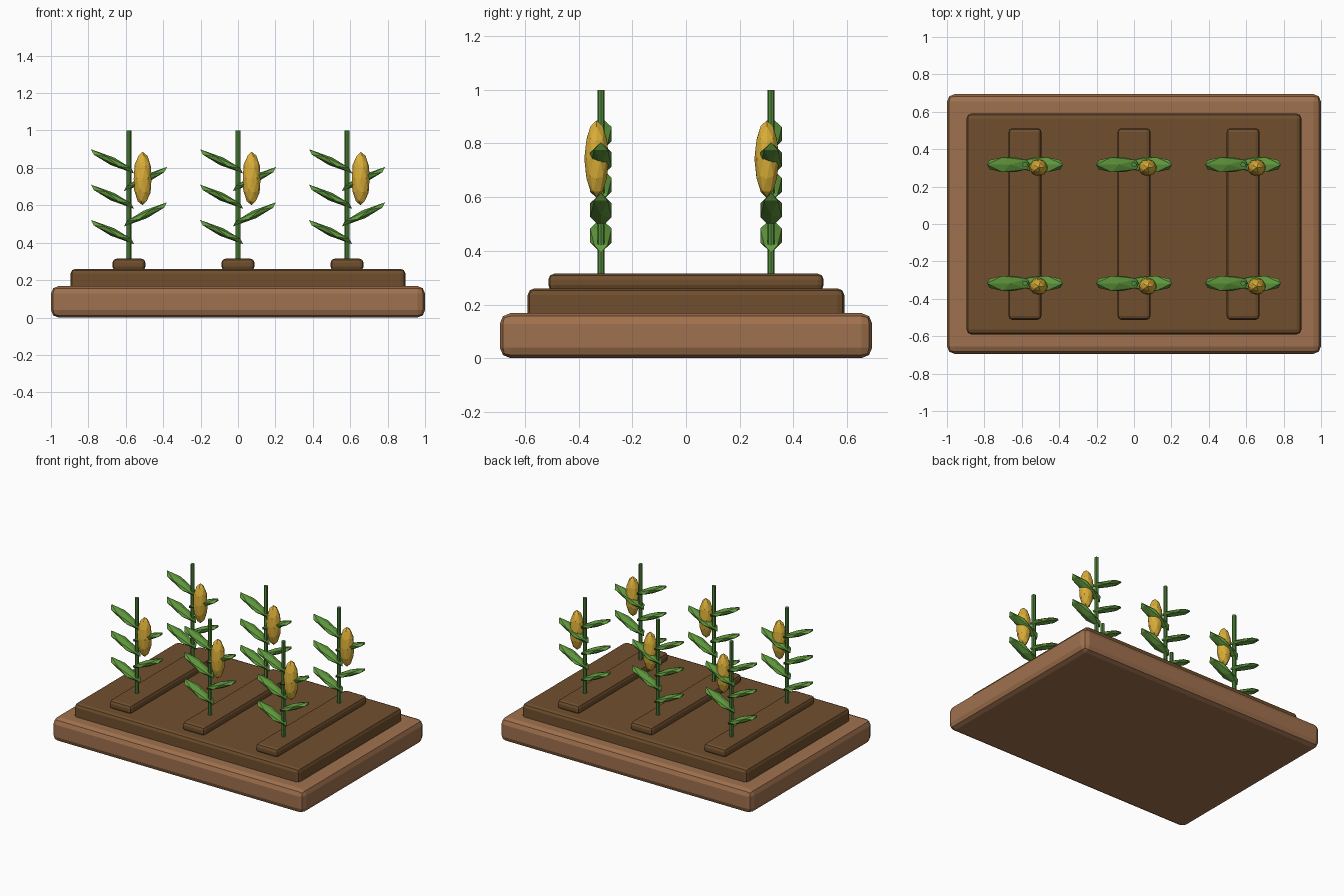
import bpy, math
from mathutils import Matrix

if "Cube" in bpy.data.objects:
    bpy.data.objects.remove(bpy.data.objects["Cube"])


def material(name, srgb):
    lin = [((c / 255 + 0.055) / 1.055) ** 2.4 for c in srgb]
    m = bpy.data.materials.new(name)
    m.diffuse_color = (*lin, 1)
    m.use_nodes = True
    m.node_tree.nodes["Principled BSDF"].inputs["Base Color"].default_value = m.diffuse_color
    return m


WOOD = material("light brown", (160, 113, 78))
SOIL = material("soil brown", (112, 79, 46))
STALK = material("stalk green", (84, 142, 60))
LEAF = material("leaf green", (98, 155, 62))
CORN = material("corn yellow", (218, 174, 56))


def finish(name, mat):
    o = bpy.context.object
    o.name = name
    o.data.materials.append(mat)
    return o


def slab(name, x, hx, hy, z0, z1, bevel, mat):
    bpy.ops.mesh.primitive_cube_add(size=1, location=(x, 0, (z0 + z1) / 2))
    o = finish(name, mat)
    o.data.transform(Matrix.Diagonal((2 * hx, 2 * hy, z1 - z0, 1)))
    b = o.modifiers.new("bevel", "BEVEL")
    b.width = bevel
    b.segments = 2
    return o


def pod(name, loc, scale, mat, detail, tilt=0.0, turn=0.0):
    # faceted ellipsoid used for leaves and cobs
    bpy.ops.mesh.primitive_ico_sphere_add(subdivisions=detail, radius=1, location=loc)
    o = finish(name, mat)
    o.data.transform(Matrix.Rotation(turn, 4, 'Z') @ Matrix.Rotation(tilt, 4, 'Y')
                     @ Matrix.Diagonal((*scale, 1)))
    return o


# Stepped planting bed
slab("bed_frame", 0, 1.0, 0.694, 0.0, 0.168, 0.04, WOOD)
slab("soil_bed", 0, 0.895, 0.59, 0.10, 0.26, 0.025, SOIL)

for px in (-0.583, 0, 0.583):
    # Raised planting row
    slab("soil_row", px, 0.088, 0.513, 0.25, 0.315, 0.022, SOIL)
    for py in (-0.317, 0.317):
        # Stalk
        bpy.ops.mesh.primitive_cylinder_add(vertices=8, radius=0.0135, depth=0.72,
                                            location=(px, py, 0.64))
        finish("corn_stalk", STALK)
        # Leaves alternate left and right up the stalk, rising outwards
        for i in range(5):
            side = -1 if i % 2 == 0 else 1
            pod("corn_leaf", (px + side * 0.088, py, 0.457 + 0.0945 * i),
                (0.147, 0.047, 0.022), LEAF, 1, math.radians(-25),
                math.pi if side < 0 else 0)
        # Cob on the right of the stalk
        pod("corn_cob", (px + 0.073, py - 0.016, 0.743), (0.05, 0.046, 0.143), CORN, 2)
